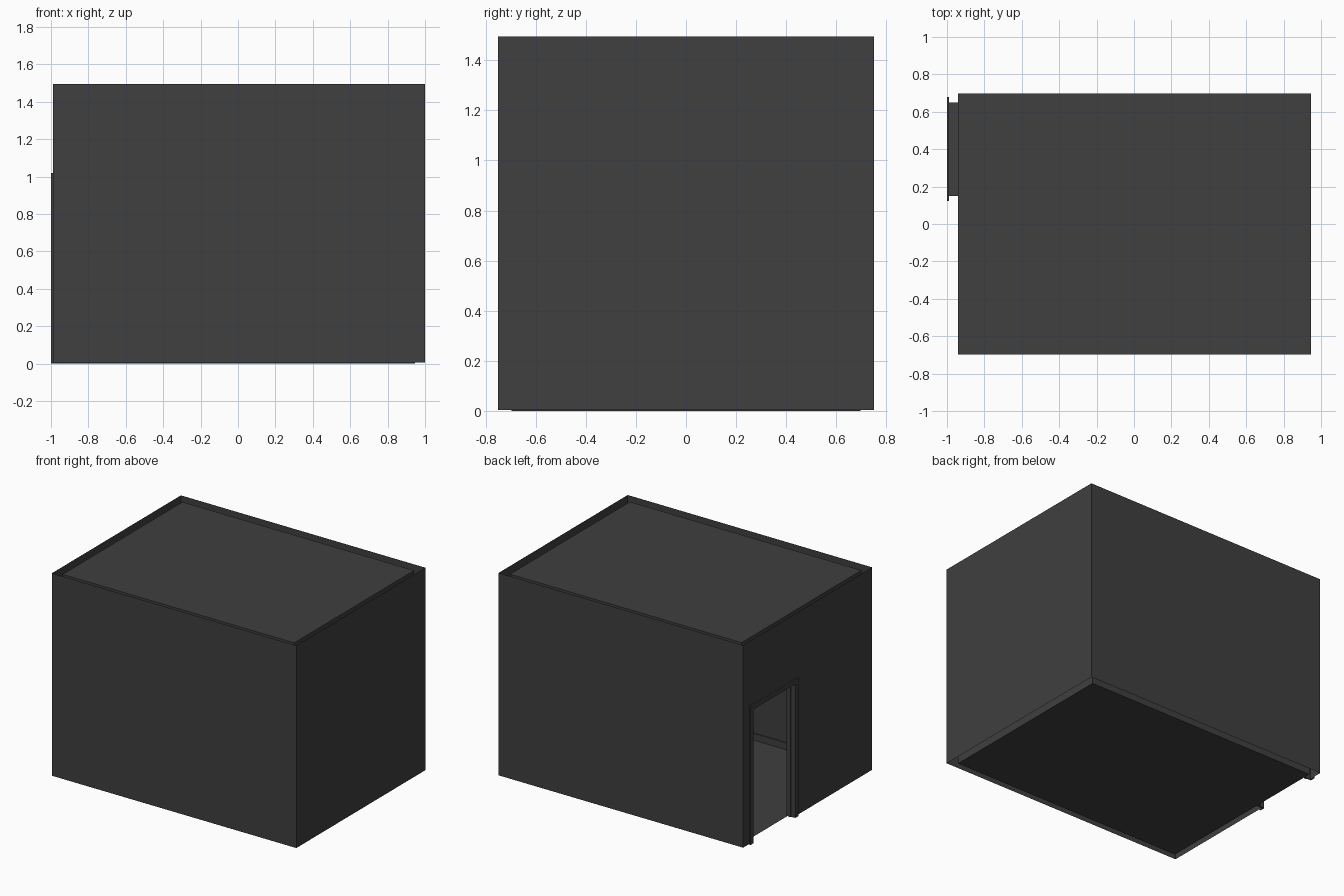
import bpy, bmesh

if "Cube" in bpy.data.objects:
    bpy.data.objects.remove(bpy.data.objects["Cube"])

mat = bpy.data.materials.new("dark_grey")
mat.diffuse_color = (0.05, 0.05, 0.05, 1)
mat.use_nodes = True
mat.node_tree.nodes["Principled BSDF"].inputs["Base Color"].default_value = mat.diffuse_color

X0, X1, Y = -0.99, 1.0, 0.75          # outer wall faces
IX0, IX1, IY = -0.94, 0.945, 0.697    # inner wall faces
Z0, Z1, CEIL = 0.005, 1.495, 1.48
D0, D1, DH = 0.155, 0.645, 0.985      # door opening


def make(name, bm):
    me = bpy.data.meshes.new(name)
    bm.to_mesh(me)
    bm.free()
    me.materials.append(mat)
    ob = bpy.data.objects.new(name, me)
    bpy.context.collection.objects.link(ob)


def quad(bm, pts, flip=False):
    f = bm.faces.new([bm.verts.new(p) for p in pts])
    if flip:
        f.normal_flip()


def box(bm, a, b):
    v = bmesh.ops.create_cube(bm, size=1)["verts"]
    for p in v:
        p.co = [(a[i] + b[i]) / 2 + p.co[i] * (b[i] - a[i]) for i in range(3)]


def wall_shell(name, x0, x1, y, z0, z1, inward):
    """Four single-sheet walls, with a doorway in the left one."""
    bm = bmesh.new()
    # front, right and back
    for (ax, ay), (bx, by) in (((x0, -y), (x1, -y)), ((x1, -y), (x1, y)), ((x1, y), (x0, y))):
        quad(bm, [(ax, ay, z0), (bx, by, z0), (bx, by, z1), (ax, ay, z1)], inward)
    # left wall around the doorway
    for ya, yb, za in ((y, D1, z0), (D1, D0, DH), (D0, -y, z0)):
        quad(bm, [(x0, ya, za), (x0, yb, za), (x0, yb, z1), (x0, ya, z1)], inward)
    make(name, bm)


def sheet(name, z, flip):
    bm = bmesh.new()
    quad(bm, [(IX0, -IY, z), (IX1, -IY, z), (IX1, IY, z), (IX0, IY, z)], flip)
    make(name, bm)


def portal(name, xa, xb, ya, yb, top, w_in, z_in):
    """Two posts and a head around the doorway."""
    bm = bmesh.new()
    box(bm, (xa, ya, 0), (xb, ya + w_in, top))
    box(bm, (xa, yb - w_in, 0), (xb, yb, top))
    box(bm, (xa, ya + w_in, top - z_in), (xb, yb - w_in, top))
    make(name, bm)


wall_shell("outer_walls", X0, X1, Y, Z0, Z1, False)
wall_shell("inner_walls", IX0, IX1, IY, 0, CEIL, True)
sheet("floor", 0.0, False)
sheet("ceiling", CEIL, True)

# door frame: casings on both sides, jamb lining and stop
portal("outer_casing", -1.0, X0, 0.122, 0.678, 1.02, 0.035, 0.035)
portal("inner_casing", IX0, IX0 + 0.01, 0.122, 0.678, 1.02, 0.035, 0.035)
portal("door_jamb", -0.998, IX0 + 0.008, 0.15, 0.65, 0.992, 0.008, 0.008)
portal("door_stop", -0.965, -0.945, 0.158, 0.642, 0.984, 0.007, 0.007)

# skirting round the room
bm = bmesh.new()
T, H = 0.008, 0.05
box(bm, (IX0, -IY, 0), (IX1, -IY + T, H))
box(bm, (IX0, IY - T, 0), (IX1, IY, H))
box(bm, (IX1 - T, -IY + T, 0), (IX1, IY - T, H))
box(bm, (IX0, -IY + T, 0), (IX0 + T, 0.122, H))
make("skirting", bm)
